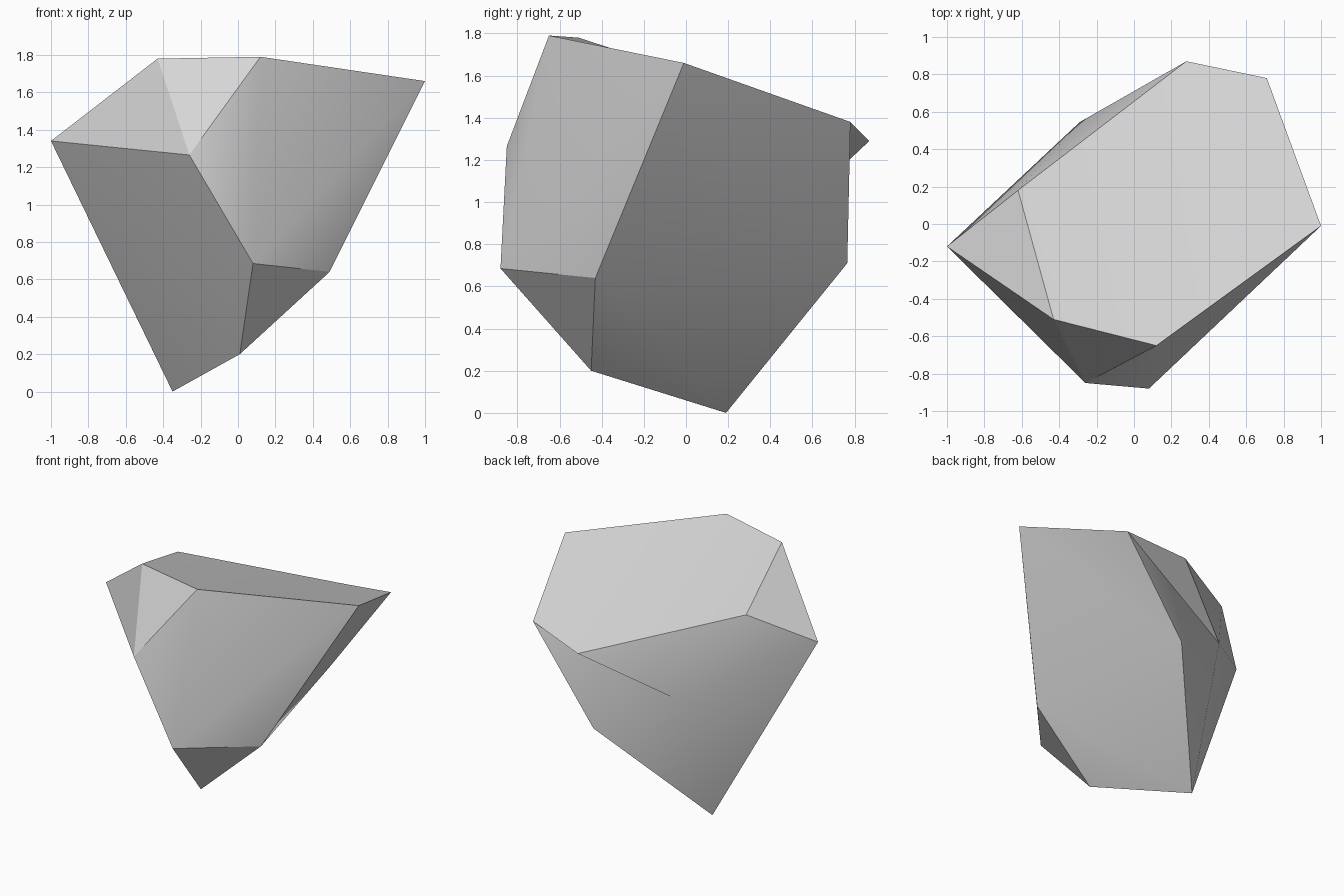
import bpy
import bmesh
import math

cube = bpy.data.objects.get("Cube")
if cube:
    bpy.data.objects.remove(cube, do_unlink=True)

# Single stone colour
stone = bpy.data.materials.new("stone_grey")
stone.use_nodes = True
grey = (0.67, 0.67, 0.67, 1)
stone.diffuse_color = grey
bsdf = stone.node_tree.nodes["Principled BSDF"]
bsdf.inputs["Base Color"].default_value = grey
bsdf.inputs["Roughness"].default_value = 0.8

# Corners of the boulder
corners = {
    "left_tip": (-1, -.12, 1.34),
    "top_left": (-.43, -.51, 1.78),
    "top_front": (.12, -.65, 1.79),
    "right_tip": (1, -.01, 1.66),
    "top_back": (.71, .78, 1.38),
    "ledge_tip": (.28, .87, 1.29),
    "ledge_root": (-.29, .545, .985),
    "top_notch": (-.62, .18, 1.555),
    "brow": (-.26, -.85, 1.265),
    "chin": (.08, -.88, .685),
    "low_right": (.49, -.43, .64),
    "low_front": (.01, -.45, .2),
    "foot": (-.35, .19, 0),
    "low_back": (.225, .765, .71),
}

# Facets that wrap the boulder
facets = [
    "top_front right_tip top_back ledge_tip top_notch top_left",
    "top_left top_notch left_tip",
    "brow top_front top_left",
    "brow top_left left_tip",
    "chin low_right right_tip",
    "chin right_tip top_front",
    "chin top_front brow",
    "left_tip foot low_front chin brow",
    "low_front low_right chin",
    "low_front foot low_back top_back right_tip low_right",
    "top_notch ledge_tip ledge_root",
    "top_notch ledge_root left_tip",
    "left_tip ledge_root foot",
    "ledge_root low_back foot",
    "ledge_root top_back low_back",
    "ledge_root ledge_tip top_back",
]

bm = bmesh.new()
verts = {name: bm.verts.new(co) for name, co in corners.items()}
for facet in facets:
    bm.faces.new([verts[name] for name in facet.split()])
bmesh.ops.triangulate(bm, faces=bm.faces[:])
bmesh.ops.recalc_face_normals(bm, faces=bm.faces[:])

mesh = bpy.data.meshes.new("boulder")
bm.to_mesh(mesh)
bm.free()
mesh.materials.append(stone)
boulder = bpy.data.objects.new("boulder", mesh)
bpy.context.collection.objects.link(boulder)

# Soft facets with crisp ridges
bpy.ops.object.select_all(action="DESELECT")
boulder.select_set(True)
bpy.context.view_layer.objects.active = boulder
bpy.ops.object.shade_smooth_by_angle(angle=math.radians(30))
